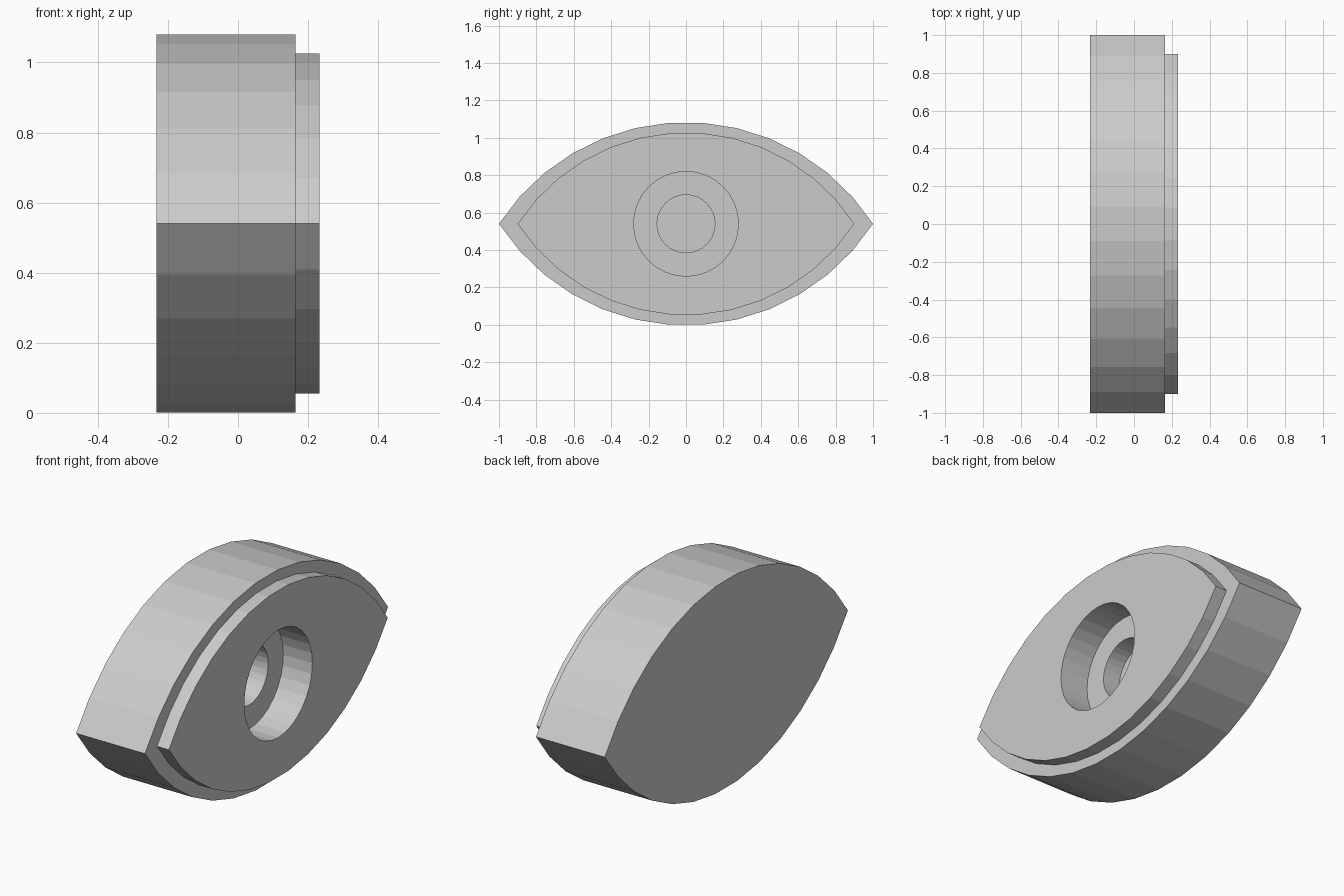
import bpy, bmesh
from math import sin, cos, pi, asin

if "Cube" in bpy.data.objects:
    bpy.data.objects.remove(bpy.data.objects["Cube"])

CZ = 0.54


def lens(half_w, half_h, n=13):
    """Pointed-oval outline made of two circular arcs."""
    r = (half_w ** 2 + half_h ** 2) / (2 * half_h)
    a = asin(half_w / r)
    off = r - half_h
    top = [(r * sin(-a + 2 * a * i / n), r * cos(-a + 2 * a * i / n) - off) for i in range(n)]
    return top + [(-y, -z) for y, z in top]


def circle(r, n=32):
    return [(r * cos(2 * pi * i / n), r * sin(2 * pi * i / n)) for i in range(n)]


def ring(bm, outline, x):
    vs = [bm.verts.new((x, y, CZ + z)) for y, z in outline]
    return vs, [bm.edges.new((vs[i], vs[(i + 1) % len(vs)])) for i in range(len(vs))]


def wall(bm, a, b):
    n = len(a[0])
    for i in range(n):
        j = (i + 1) % n
        bm.faces.new((a[0][i], a[0][j], b[0][j], b[0][i]))


def flat(bm, a, b):
    """Flat face between an outline and a hole."""
    bmesh.ops.triangle_fill(bm, edges=a[1] + b[1], use_beauty=True)


def finish(bm, name):
    bmesh.ops.recalc_face_normals(bm, faces=bm.faces[:])
    me = bpy.data.meshes.new(name)
    bm.to_mesh(me)
    bm.free()
    bpy.context.collection.objects.link(bpy.data.objects.new(name, me))


outer, inner = lens(1.0, 0.543), lens(0.9, 0.488)
big, small = circle(0.28), circle(0.155)

# Main body with stepped blind hole
bm = bmesh.new()
back, front = ring(bm, outer, -0.232), ring(bm, outer, 0.164)
rim, step = ring(bm, big, 0.164), ring(bm, big, 0.065)
lip, floor = ring(bm, small, 0.065), ring(bm, small, -0.035)
bm.faces.new(back[0])
wall(bm, back, front)
flat(bm, front, rim)
wall(bm, rim, step)
flat(bm, step, lip)
wall(bm, lip, floor)
bm.faces.new(floor[0])
finish(bm, "body")

# Raised front plate with through hole
bm = bmesh.new()
p0, p1 = ring(bm, inner, 0.164), ring(bm, inner, 0.232)
h0, h1 = ring(bm, big, 0.164), ring(bm, big, 0.232)
wall(bm, p0, p1)
wall(bm, h0, h1)
flat(bm, p0, h0)
flat(bm, p1, h1)
finish(bm, "face_plate")
